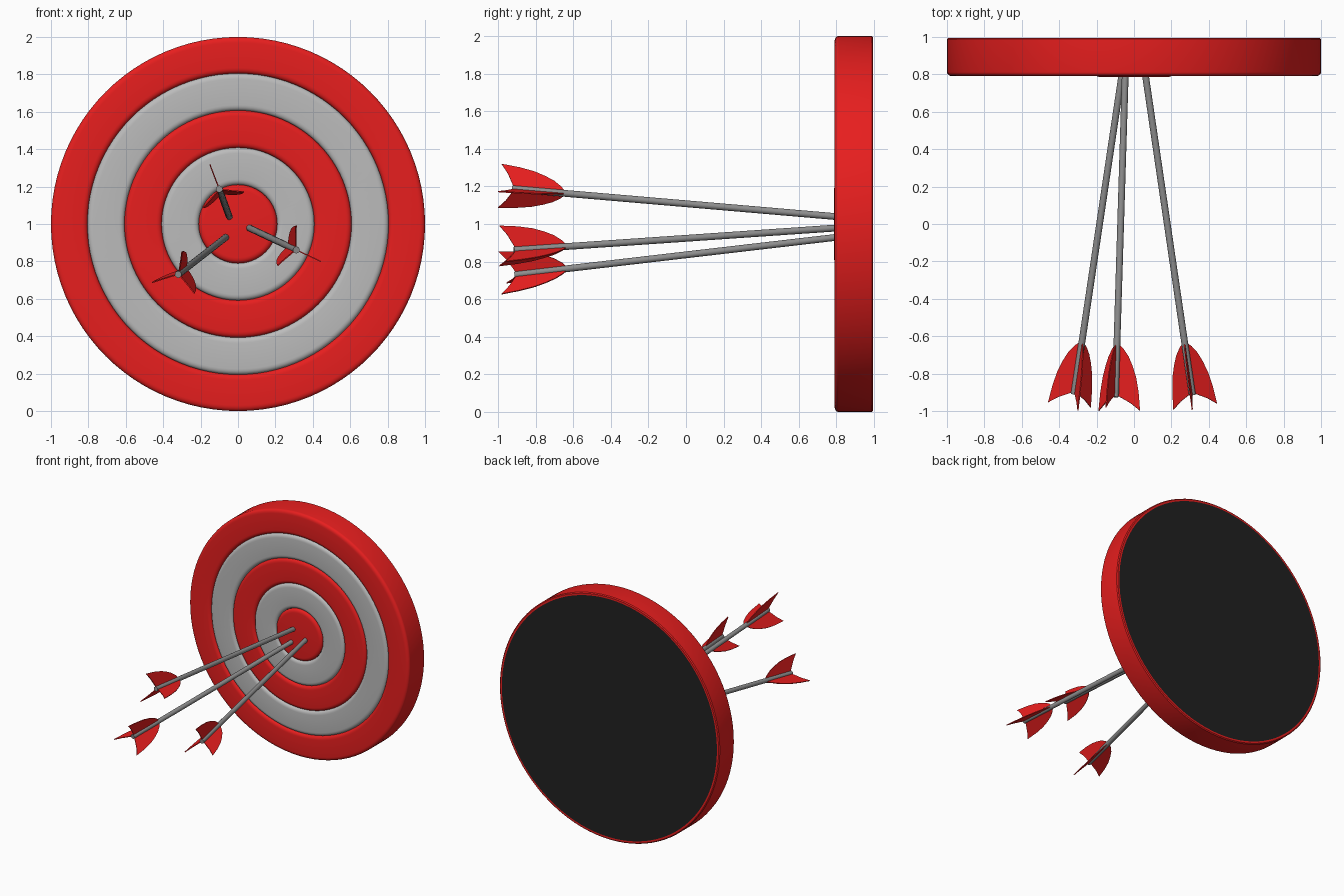
import bpy, bmesh
from math import sin, cos, pi, radians
from mathutils import Vector

if "Cube" in bpy.data.objects:
    bpy.data.objects.remove(bpy.data.objects["Cube"])


def material(name, rgb):
    m = bpy.data.materials.new(name)
    m.diffuse_color = (*rgb, 1)
    m.use_nodes = True
    m.node_tree.nodes["Principled BSDF"].inputs["Base Color"].default_value = m.diffuse_color
    return m


RED = material("red", (0.8, 0.013, 0.013))
PALE = material("pale_grey", (0.5, 0.5, 0.5))
STEEL = material("mid_grey", (0.27, 0.27, 0.27))
BLACK = material("black", (0.015, 0.015, 0.015))

FRONT, BACK, CZ = 0.79, 0.995, 1.0


def finish(name, bm, mat, angle=40):
    me = bpy.data.meshes.new(name)
    bm.to_mesh(me)
    bm.free()
    ob = bpy.data.objects.new(name, me)
    bpy.context.collection.objects.link(ob)
    me.materials.append(mat)
    bpy.ops.object.select_all(action='DESELECT')
    ob.select_set(True)
    bpy.context.view_layer.objects.active = ob
    bpy.ops.object.shade_smooth_by_angle(angle=radians(angle))
    return ob


def lathe(name, profile, mat, n=96):
    """Revolve (radius, y) points around the target axis."""
    bm = bmesh.new()
    rows = [[bm.verts.new((r * cos(2 * pi * j / n), y, CZ + r * sin(2 * pi * j / n)))
             for j in range(n)] for r, y in profile]
    for a, b in zip(rows, rows[1:]):
        for j in range(n):
            k = (j + 1) % n
            bm.faces.new((a[j], b[j], b[k], a[k]))
    bmesh.ops.remove_doubles(bm, verts=bm.verts, dist=1e-5)
    return finish(name, bm, mat)


def rounded(r, y, w, d, start, end, steps=5):
    """Quarter-ellipse edge points centred on (r, y)."""
    return [(r + w * cos(t), y - d * sin(t)) for t in
            [start + (end - start) * i / steps for i in range(steps + 1)]]


# Target face: padded rings with rounded front edges
W, D = 0.03, 0.022
radii = [0.0, 0.21, 0.408, 0.607, 0.805, 1.0]
names = ["bullseye", "ring_inner_pale", "ring_middle_red", "ring_outer_pale", "ring_rim_red"]
for i, name in enumerate(names):
    r0, r1 = radii[i], radii[i + 1]
    y = (FRONT - 0.004 if i == 0 else FRONT) + D
    prof = [(0, y - D)] if i == 0 else rounded(r0 + W, y, W, D, pi, pi / 2)
    prof += rounded(r1 - W, y, W, D, pi / 2, 0)
    if i == 4:
        prof += [(1.0, BACK - 0.007), (0.993, BACK), (0.978, BACK)]
    lathe(name, prof, PALE if i % 2 else RED)

# Back panel
lathe("back_panel", [(0.978, BACK), (0, BACK)], BLACK)

# Fin outline: (distance forward from shaft end, distance from shaft axis)
FIN = [(0.01, 0.008), (-0.03, 0.085), (-0.068, 0.136), (0.03, 0.125), (0.11, 0.109),
       (0.17, 0.088), (0.22, 0.065), (0.26, 0.036), (0.285, 0.008)]


def arrow(label, hit, tail, roll):
    hit, tail = Vector(hit), Vector(tail)
    fwd = (hit - tail).normalized()
    nose = hit + fwd * 0.06
    # Shaft
    bpy.ops.mesh.primitive_cylinder_add(vertices=20, radius=0.018, depth=(nose - tail).length,
                                        location=(nose + tail) / 2,
                                        rotation=fwd.to_track_quat('Z', 'Y').to_euler())
    ob = bpy.context.object
    ob.name = label + "_shaft"
    ob.data.materials.append(STEEL)
    bpy.ops.object.shade_smooth_by_angle(angle=radians(40))
    # Three thin fins around the tail
    bm = bmesh.new()
    for k in range(3):
        a = radians(roll + 120 * k)
        out = Vector((cos(a), 0, sin(a)))
        out = (out - fwd * out.dot(fwd)).normalized()
        side = fwd.cross(out) * 0.003
        pts = [tail + fwd * s + out * r for s, r in FIN]
        top = [bm.verts.new(p + side) for p in pts]
        low = [bm.verts.new(p - side) for p in pts]
        bm.faces.new(top)
        bm.faces.new(low[::-1])
        for i in range(len(pts)):
            j = (i + 1) % len(pts)
            bm.faces.new((top[j], top[i], low[i], low[j]))
    bmesh.ops.recalc_face_normals(bm, faces=bm.faces)
    finish(label + "_fins", bm, RED, 30)


# Three arrows stuck in the bullseye
arrow("arrow_top", (-0.047, FRONT, 1.04), (-0.10, -0.925, 1.187), 111)
arrow("arrow_right", (0.062, FRONT, 0.978), (0.312, -0.915, 0.861), -25)
arrow("arrow_left", (-0.066, FRONT, 0.928), (-0.32, -0.91, 0.73), 196)
